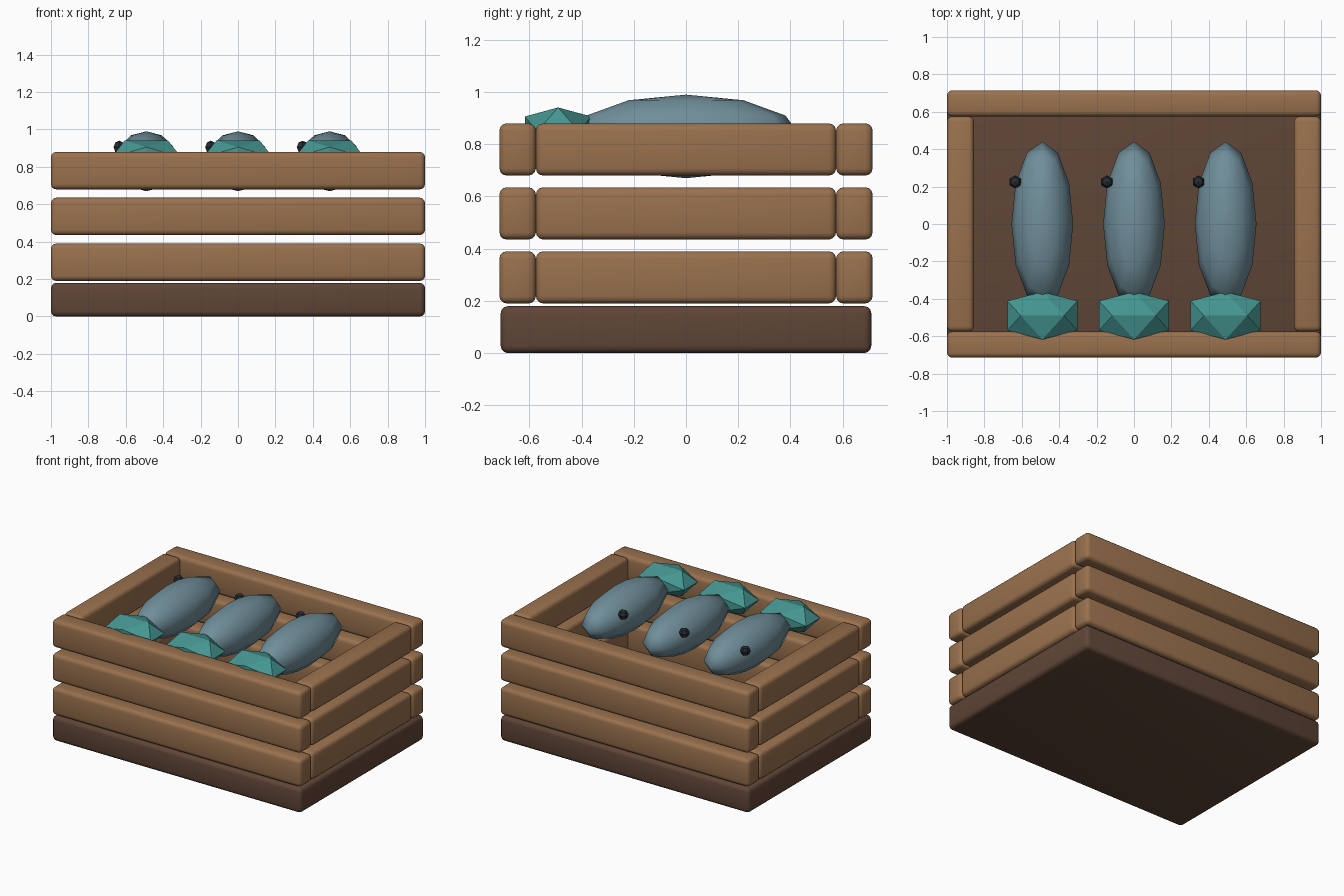
import bpy, bmesh
from math import radians, sqrt

if "Cube" in bpy.data.objects:
    bpy.data.objects.remove(bpy.data.objects["Cube"])


def material(name, rgb):
    m = bpy.data.materials.new(name)
    m.diffuse_color = (*rgb, 1)
    m.use_nodes = True
    m.node_tree.nodes["Principled BSDF"].inputs["Base Color"].default_value = m.diffuse_color
    return m


WOOD = material("wood", (0.32, 0.165, 0.075))
DARK = material("dark_wood", (0.115, 0.06, 0.038))
SKIN = material("fish_skin", (0.16, 0.27, 0.32))
TEAL = material("tail_teal", (0.06, 0.31, 0.29))
BLACK = material("eye_black", (0.02, 0.025, 0.03))


def finish(name, bm, loc, scale, mat):
    for v in bm.verts:
        v.co = [v.co[i] * scale[i] for i in range(3)]
    me = bpy.data.meshes.new(name)
    bm.to_mesh(me)
    bm.free()
    me.materials.append(mat)
    ob = bpy.data.objects.new(name, me)
    ob.location = loc
    bpy.context.collection.objects.link(ob)
    return ob


def plank(name, loc, size, mat):
    bm = bmesh.new()
    bmesh.ops.create_cube(bm, size=1)
    ob = finish(name, bm, loc, size, mat)
    bev = ob.modifiers.new("rounded_edges", "BEVEL")
    bev.width = 0.028
    bev.segments = 3
    for p in ob.data.polygons:
        p.use_smooth = True
    return ob


def ball(name, loc, scale, segs, rings, mat, smooth):
    bm = bmesh.new()
    bmesh.ops.create_uvsphere(bm, u_segments=segs, v_segments=rings, radius=1)
    for f in bm.faces:
        f.smooth = smooth
    return finish(name, bm, loc, scale, mat)


def icosahedron(name, loc, scale, mat):
    # edge-up icosahedron from three crossed golden rectangles
    phi = (1 + sqrt(5)) / 2
    n = sqrt(1 + phi * phi)
    a, b = 1 / n, phi / n
    bm = bmesh.new()
    for s in (-1, 1):
        for t in (-1, 1):
            for co in ((s * a, 0, t * b), (0, s * b, t * a), (s * b, t * a, 0)):
                bm.verts.new(co)
    bmesh.ops.convex_hull(bm, input=bm.verts[:])
    return finish(name, bm, loc, scale, mat)


# crate floor
plank("crate_base", (0, 0, 0.09), (2, 1.42, 0.18), DARK)

# slatted walls
for i, z in enumerate((0.29, 0.535, 0.78)):
    for s, label in ((-1, "front"), (1, "back")):
        plank(f"{label}_slat_{i}", (0, s * 0.645, z), (2, 0.14, 0.2), WOOD)
    for s, label in ((-1, "left"), (1, "right")):
        plank(f"{label}_slat_{i}", (s * 0.928, 0, z), (0.144, 1.15, 0.2), WOOD)

# three fish with faceted tails and one eye each
for i, x in enumerate((-0.49, 0, 0.49)):
    ball(f"fish_body_{i}", (x, 0, 0.83), (0.165, 0.44, 0.16), 12, 6, SKIN, True)
    icosahedron(f"fish_tail_{i}", (x, -0.49, 0.85), (0.22, 0.15, 0.107), TEAL)
    ball(f"fish_eye_{i}", (x - 0.145, 0.225, 0.905), (0.035,) * 3, 6, 4, BLACK, False)
